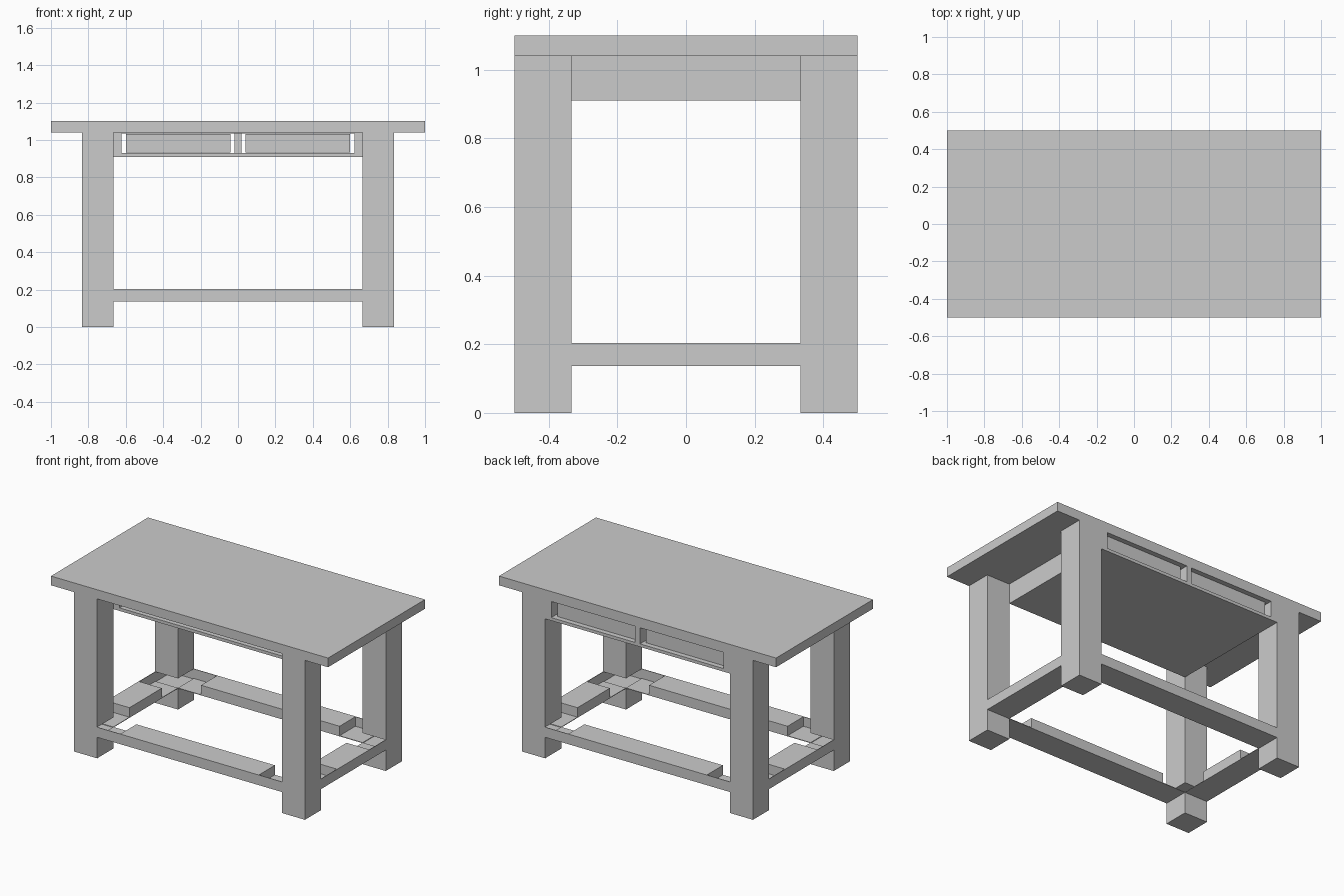
import bpy, bmesh

if "Cube" in bpy.data.objects:
    bpy.data.objects.remove(bpy.data.objects["Cube"])

S = 1 / 6          # module: legs and rails are one sixth wide
T = 0.004          # thin plate thickness


def boxes(name, spans):
    """One object made of axis-aligned boxes (x0, x1, y0, y1, z0, z1)."""
    bm = bmesh.new()
    for x0, x1, y0, y1, z0, z1 in spans:
        vs = bmesh.ops.create_cube(bm, size=1)["verts"]
        for v in vs:
            v.co = ((x0 + x1) / 2 + v.co.x * (x1 - x0),
                    (y0 + y1) / 2 + v.co.y * (y1 - y0),
                    (z0 + z1) / 2 + v.co.z * (z1 - z0))
    me = bpy.data.meshes.new(name)
    bm.to_mesh(me)
    bm.free()
    ob = bpy.data.objects.new(name, me)
    bpy.context.collection.objects.link(ob)
    return ob


def span(a, b, s):
    """Interval a..b mirrored to side s."""
    return tuple(sorted((a * s, b * s)))


R0, R1 = 0.137, 0.203              # rail heights
A0, A1 = 0.91, 1.04                # apron heights
XI, XO, YI, YO = 4 * S, 5 * S, 2 * S, 3 * S

# table top
boxes("table_top", [(-1, 1, -0.5, 0.5, A1, 1.1)])

# legs: foot below the rail, post above it
for sx, nx in ((-1, "left"), (1, "right")):
    for sy, ny in ((-1, "front"), (1, "back")):
        xy = span(XI, XO, sx) + span(YI, YO, sy)
        boxes(f"{ny}_{nx}_leg", [xy + (0, R0), xy + (R1, A1)])

# lower rails: full bar in the middle, thin outer wall and bottom at the ends
for s, n in ((-1, "front"), (1, "back")):
    y = span(YI, YO, s)
    boxes(f"{n}_rail", [(-3 * S, 3 * S) + y + (R0, R1),
                        (-XO, XO) + span(YO - T, YO, s) + (R0, R1),
                        (-XI, XI) + y + (R0, R0 + T)])
for s, n in ((-1, "left"), (1, "right")):
    x = span(XI, XO, s)
    boxes(f"{n}_rail", [x + (-S, S, R0, R1),
                        span(XO - T, XO, s) + (-YO, YO, R0, R1),
                        x + (-YI, YI, R0, R0 + T)])

# drawer case: floor, ceiling strip, side walls
boxes("drawer_case", [(-XI, XI, -YI, YO, A0, 0.93),
                      (-XI, XI, -YI, YO, 1.035, A1)]
      + [span(0.622, XI, s) + (-YI, YO, 0.93, 1.035) for s in (-1, 1)])
boxes("drawer_divider", [(-0.018, 0.018, YI, YO, 0.93, 1.035)])

# recessed drawer fronts on the back side
for s, n in ((-1, "left"), (1, "right")):
    boxes(f"{n}_drawer_front", [span(0.04, 0.598, s) + (0.45, 0.47, 0.932, 1.033)])
